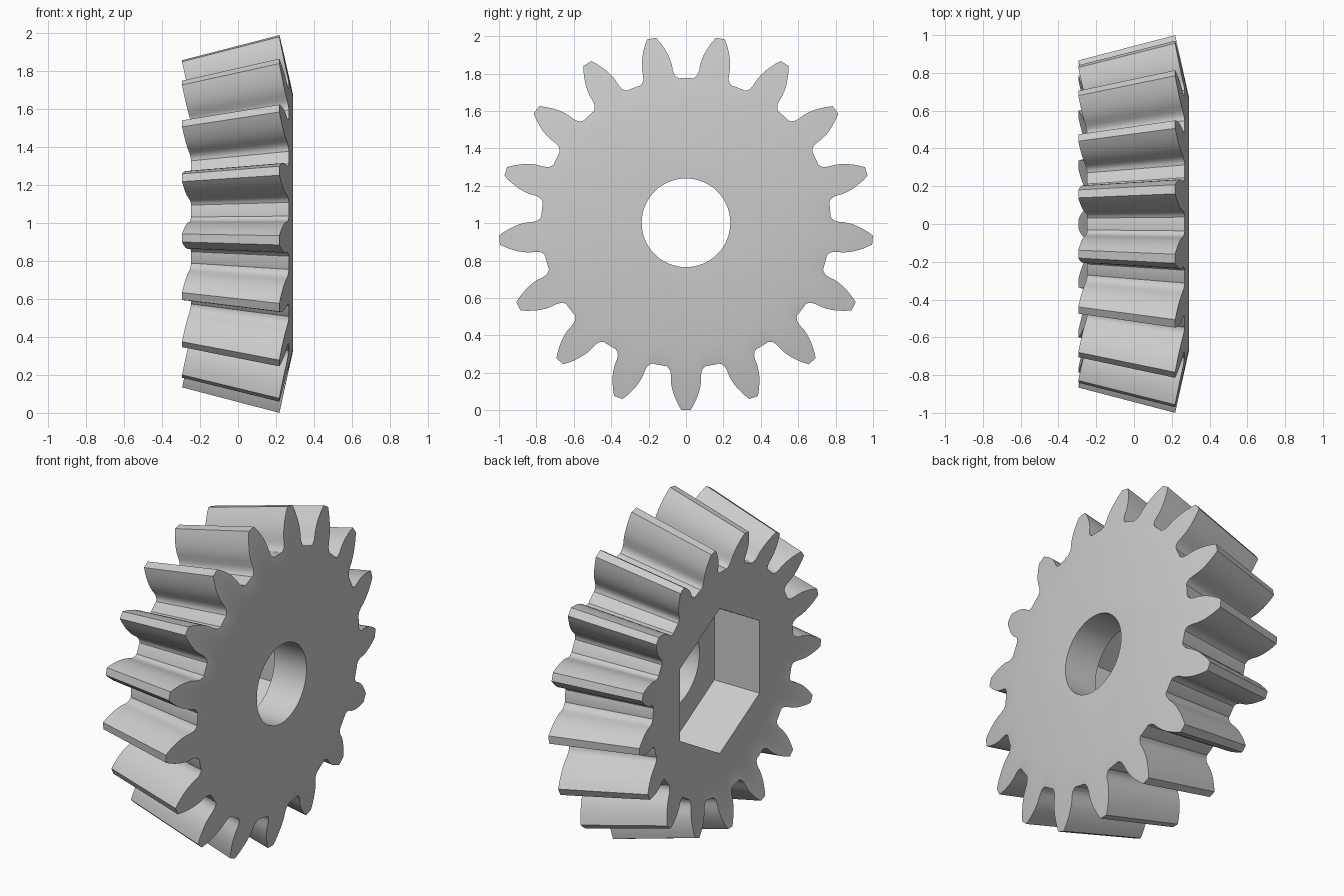
import bpy, bmesh
from math import radians, sin, cos, pi

cube = bpy.data.objects.get("Cube")
if cube:
    bpy.data.objects.remove(cube, do_unlink=True)

TEETH, R = 17, 1.002          # tooth count, tip radius at the large end
SMALL = 0.866                 # scale of the small end

steel = bpy.data.materials.new("plain grey")
steel.use_nodes = True
GREY = (0.6, 0.6, 0.6, 1)
steel.diffuse_color = GREY
steel.node_tree.nodes["Principled BSDF"].inputs["Base Color"].default_value = GREY

# Half tooth: radius, angle from the tooth centre in degrees
half = [(0.774, 8.6), (0.773, 7.9), (0.781, 6.9), (0.795, 6.1), (0.818, 5.65),
        (0.85, 5.45), (0.88, 5.0), (0.91, 4.35), (0.94, 3.5), (0.972, 2.5), (R, 1.4)]
tooth = [(r, -a) for r, a in half] + [(r, a) for r, a in reversed(half)]
outline = [(r, radians(a) + i * 2 * pi / TEETH) for i in range(TEETH) for r, a in tooth]


def ring(bm, points):
    """Vertices around the x axis from (x, radius, angle); angle 0 points down."""
    return [bm.verts.new((x, r * sin(a), R - r * cos(a))) for x, r, a in points]


def bridge(bm, a, b):
    n = len(a)
    for i in range(n):
        j = (i + 1) % n
        bm.faces.new((a[i], a[j], b[j], b[i]))


def build(name, rings):
    bm = bmesh.new()
    loops = [ring(bm, p) for p in rings]
    for a, b in zip(loops, loops[1:]):
        bridge(bm, a, b)
    bm.faces.new(loops[0])
    bm.faces.new(loops[-1])
    bmesh.ops.recalc_face_normals(bm, faces=bm.faces)
    mesh = bpy.data.meshes.new(name)
    bm.to_mesh(mesh)
    bm.free()
    mesh.materials.append(steel)
    ob = bpy.data.objects.new(name, mesh)
    bpy.context.collection.objects.link(ob)
    return ob


def prism(name, sides, radius, x0, x1):
    pts = [(radius, i * 2 * pi / sides) for i in range(sides)]
    return build(name, [[(x, r, a) for r, a in pts] for x in (x0, x1)])


# Gear body: flat hub faces, conical tooth ends and tapered teeth
hub = 0.67
small_x = lambda r: -0.295 + 0.24 * (R * SMALL - r)
large_x = lambda r: 0.218 + 0.22 * (R - r)
gear = build("bevel_gear", [
    [(small_x(hub * SMALL), hub * SMALL, a) for r, a in outline],
    [(small_x(r * SMALL), r * SMALL, a) for r, a in outline],
    [(large_x(r), r, a) for r, a in outline],
    [(large_x(hub), hub, a) for r, a in outline],
])

# Round shaft bore and hexagonal pocket on the small end
cutters = [prism("bore_cutter", 64, 0.237, -1, 1),
           prism("hex_pocket_cutter", 6, 0.437, -1, 0.076)]
bpy.context.view_layer.objects.active = gear
gear.select_set(True)
for c in cutters:
    c.hide_render = True
    mod = gear.modifiers.new("cut", 'BOOLEAN')
    mod.operation, mod.solver, mod.object = 'DIFFERENCE', 'EXACT', c
    bpy.ops.object.modifier_apply(modifier=mod.name)
    bpy.data.objects.remove(c, do_unlink=True)

bpy.ops.object.shade_smooth_by_angle(angle=radians(30))
